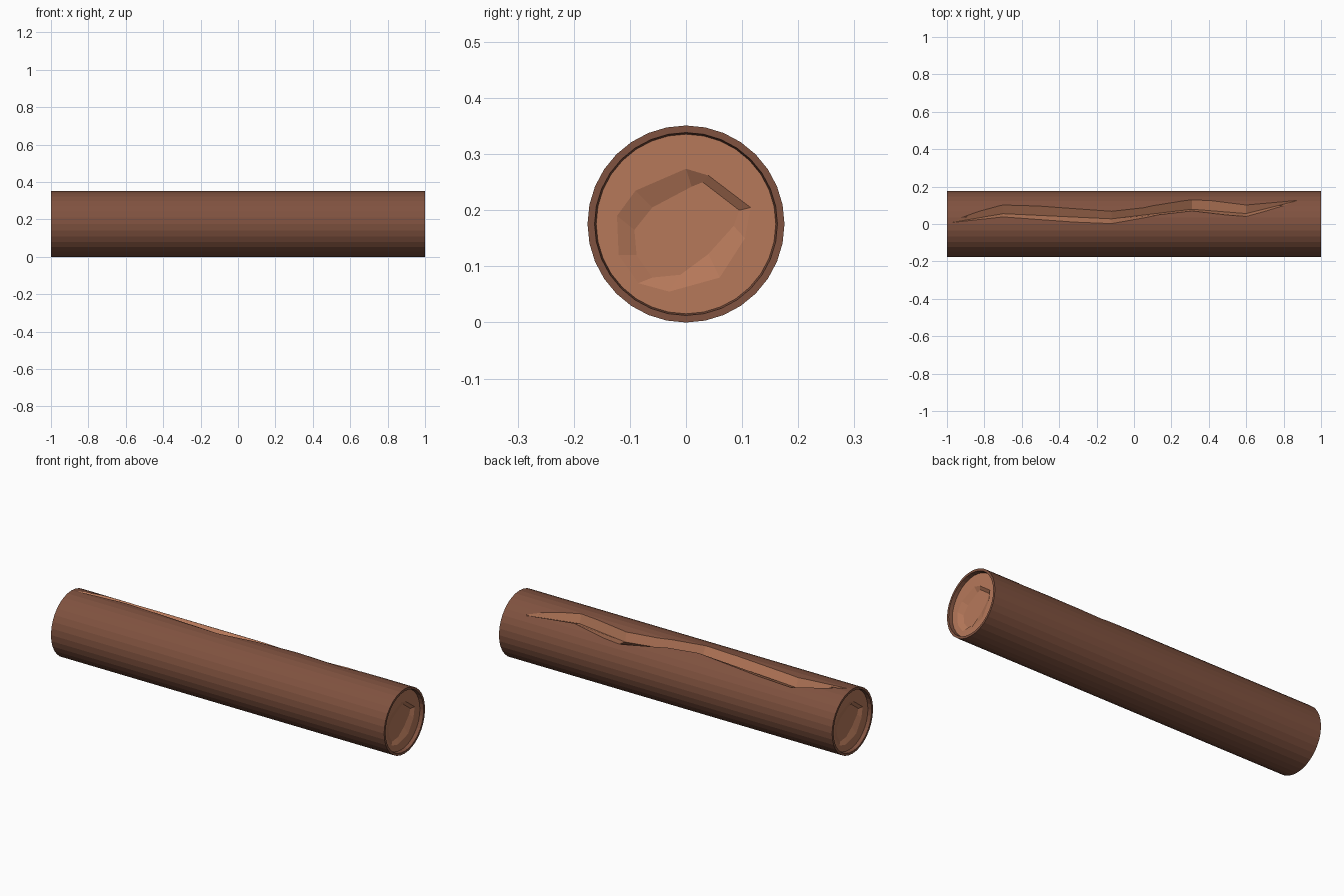
import bpy, bmesh, math

if "Cube" in bpy.data.objects:
    bpy.data.objects.remove(bpy.data.objects["Cube"])

R, N = 0.1755, 32           # log radius and number of sides
CZ = 0.1755                 # height of the log axis


def material(name, rgb):
    m = bpy.data.materials.new(name)
    m.diffuse_color = (*rgb, 1)
    m.use_nodes = True
    m.node_tree.nodes["Principled BSDF"].inputs["Base Color"].default_value = m.diffuse_color
    return m


bark = material("bark_brown", (0.215, 0.084, 0.050))
wood = material("bare_wood", (0.470, 0.190, 0.102))


def loft(name, sections, index_rule):
    """Closed solid through rings of equal point count."""
    bm = bmesh.new()
    rings = [[bm.verts.new(p) for p in s] for s in sections]
    for a, b in zip(rings, rings[1:]):
        for i in range(len(a)):
            j = (i + 1) % len(a)
            bm.faces.new((a[i], a[j], b[j], b[i]))
    bm.faces.new(rings[0][::-1])
    bm.faces.new(rings[-1])
    bmesh.ops.recalc_face_normals(bm, faces=bm.faces)
    for f in bm.faces:
        f.material_index = index_rule(f)
    me = bpy.data.meshes.new(name)
    bm.to_mesh(me)
    bm.free()
    me.materials.append(bark)
    me.materials.append(wood)
    ob = bpy.data.objects.new(name, me)
    bpy.context.collection.objects.link(ob)
    return ob


def ring(x, r):
    return [(x, r * math.sin(2 * math.pi * i / N), CZ + r * math.cos(2 * math.pi * i / N))
            for i in range(N)]


def carve(target, cutter):
    mod = target.modifiers.new("carve", "BOOLEAN")
    mod.operation = "DIFFERENCE"
    mod.solver = "EXACT"
    mod.object = cutter
    bpy.context.view_layer.objects.active = target
    bpy.ops.object.modifier_apply(modifier=mod.name)
    bpy.data.objects.remove(cutter)


# Log: bark tube with thin rims and recessed wooden ends
END = 0.98
profile = [(-END, 0.160), (-1, 0.163), (-1, R), (1, R), (1, 0.163), (END, 0.160)]
log = loft("log", [ring(x, r) for x, r in profile], lambda f: int(len(f.verts) > 4))

# Long split in the bark: x, near edge y, far edge y, depth
split = [(-0.97, 0.006, 0.012, 0.002), (-0.70, 0.038, 0.102, 0.04), (-0.12, 0.002, 0.068, 0.04),
         (0.31, 0.070, 0.130, 0.04), (0.60, 0.040, 0.102, 0.04), (0.87, 0.122, 0.128, 0.002)]
sections = []
for x, y0, y1, depth in split:
    a0, a1 = math.asin(y0 / R), math.asin(y1 / R)
    am, rb = (a0 + a1) / 2, R - depth
    by, bz = rb * math.sin(am), rb * math.cos(am)
    pts = [(x, by, CZ + bz)]
    for a in (a0, a1):      # walls continue past the surface
        sy, sz = R * math.sin(a), R * math.cos(a)
        pts.append((x, by + 1.6 * (sy - by), CZ + bz + 1.6 * (sz - bz)))
    sections.append(pts)
carve(log, loft("split_cutter", sections, lambda f: 1))

# Shallow uneven hollow in each end
outer = [(0.04, 0.262), (0, 0.274), (-0.09, 0.235), (-0.123, 0.19), (-0.12, 0.12),
         (-0.085, 0.07), (-0.03, 0.055), (0.06, 0.08), (0.105, 0.15), (0.115, 0.205)]
inner = [(0.03, 0.25), (0.01, 0.242), (-0.06, 0.205), (-0.092, 0.165), (-0.088, 0.12),
         (-0.06, 0.08), (-0.01, 0.085), (0.04, 0.122), (0.085, 0.172), (0.095, 0.2)]
for s in (1, -1):
    levels = [(END + 0.05, outer), (END, outer), (END - 0.012, inner)]
    carve(log, loft("hollow_cutter",
                    [[(s * x, s * y, z) for y, z in pts] for x, pts in levels], lambda f: 1))
